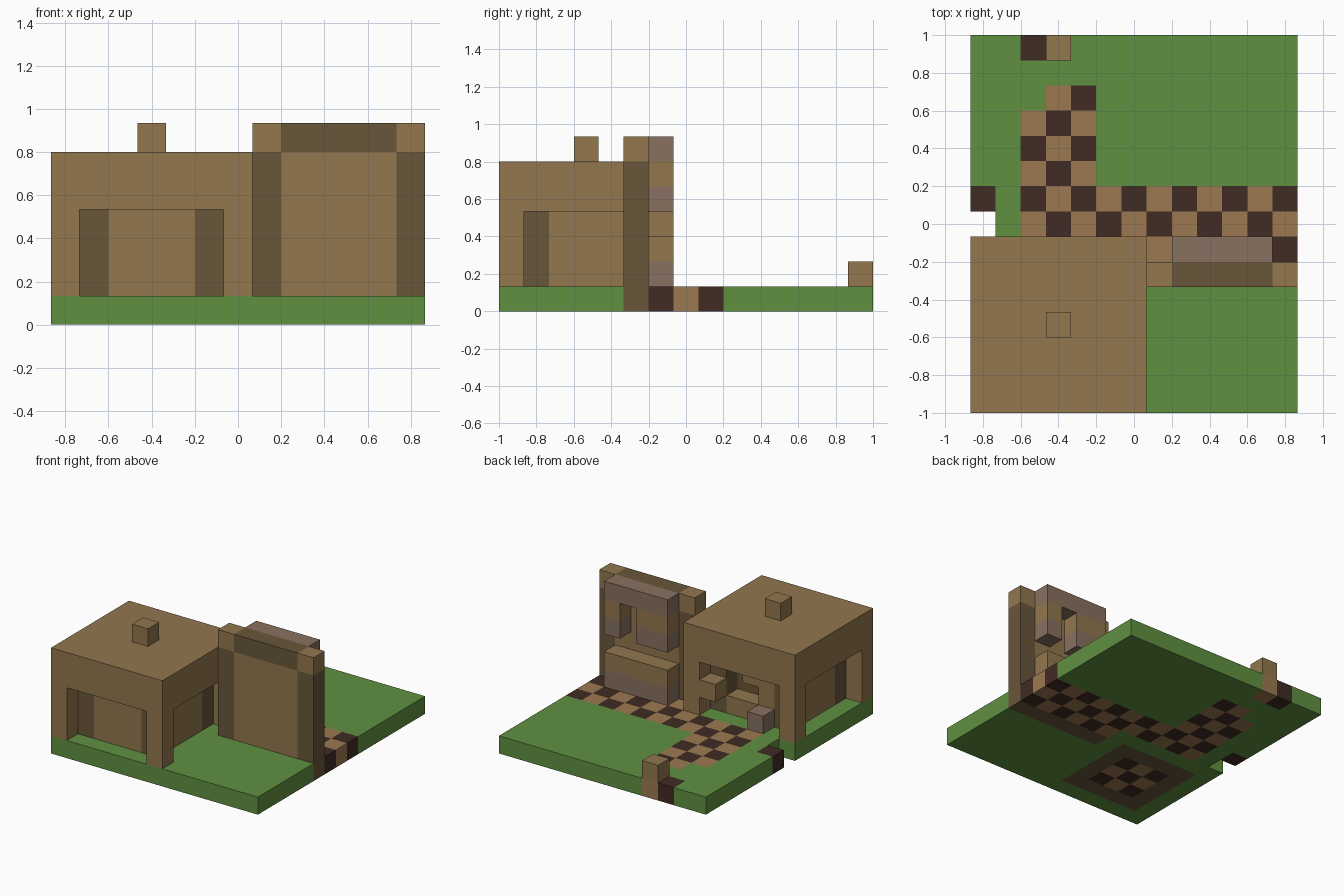
import bpy
import bmesh
from itertools import product
from mathutils import Vector

CELL = 2 / 15
ORIGIN = Vector((-6.5, -7.5, 0))

if "Cube" in bpy.data.objects:
    bpy.data.objects.remove(bpy.data.objects["Cube"])


def make_material(name, rgb):
    mat = bpy.data.materials.new(name)
    mat.use_nodes = True
    mat.diffuse_color = (*rgb, 1)
    mat.node_tree.nodes["Principled BSDF"].inputs["Base Color"].default_value = (*rgb, 1)
    return mat


GRASS = make_material("grass green", (0.119, 0.28, 0.053))
PLANK = make_material("plank brown", (0.287, 0.184, 0.076))
LOG = make_material("log brown", (0.141, 0.093, 0.042))
DARK = make_material("dark paving", (0.051, 0.025, 0.017))
TAN = make_material("tan paving", (0.33, 0.19, 0.082))
STONE = make_material("rosy stone", (0.25, 0.165, 0.115))


def block(xs, ys, zs):
    """Set of cells; each argument is an inclusive (first, last) range."""
    return set(product(*(range(a, b + 1) for a, b in (xs, ys, zs))))


def build(name, cells, rule):
    """Mesh the outer skin of a set of cells, coloured cell by cell."""
    bm = bmesh.new()
    mats = []
    for cell in sorted(cells):
        mat = rule(*cell) if callable(rule) else rule
        if mat not in mats:
            mats.append(mat)
        centre = Vector(cell) + Vector((0.5, 0.5, 0.5)) + ORIGIN
        for axis, sign in product(range(3), (-1, 1)):
            n = Vector((0, 0, 0))
            n[axis] = sign
            if tuple(int(c + d) for c, d in zip(cell, n)) in cells:
                continue
            u = Vector((0, 0, 0))
            u[(axis + 1) % 3] = 1
            v = n.cross(u)
            corners = [centre + (n + a * u + b * v) / 2
                       for a, b in ((-1, -1), (1, -1), (1, 1), (-1, 1))]
            face = bm.faces.new([bm.verts.new(c * CELL) for c in corners])
            face.material_index = mats.index(mat)
    bmesh.ops.remove_doubles(bm, verts=bm.verts, dist=0.001)
    mesh = bpy.data.meshes.new(name)
    bm.to_mesh(mesh)
    bm.free()
    for mat in mats:
        mesh.materials.append(mat)
    obj = bpy.data.objects.new(name, mesh)
    bpy.context.collection.objects.link(obj)
    return obj


# Ground slab: lawn, chequered paths and log footings
low = (0, 0)
paving = (block((2, 12), (7, 8), low) | block((2, 4), (9, 11), low)
          | block((3, 4), (12, 12), low) | block((7, 12), (6, 6), low)
          | block((2, 3), (14, 14), low) | block((2, 4), (2, 4), low)
          | {(0, 8, 0)})
footing = block((1, 5), (1, 5), low) | block((7, 12), (5, 5), low)


def ground_colour(x, y, z):
    if (x, y, z) in paving:
        return TAN if (x + y) % 2 else DARK
    return LOG if (x, y, z) in footing else GRASS


build("ground", block((0, 12), (0, 14), low) - {(0, 7, 0)}, ground_colour)

# House: roof, outer posts, recessed walls and chimney
build("house_roof", block((0, 6), (0, 6), (4, 5)), PLANK)
for x, y in product((0, 6), repeat=2):
    build("house_post", block((x, x), (y, y), (1, 3)), PLANK)

walls = block((1, 5), (1, 5), (1, 3)) - block((2, 4), (2, 4), (1, 3))
walls -= {(4, 5, 2), (4, 5, 3), (3, 5, 2)}
build("house_walls", walls,
      lambda x, y, z: LOG if x in (1, 5) and y in (1, 5) else PLANK)
build("chimney", {(3, 3, 6)}, PLANK)

# Porch pieces at the rear of the house
build("porch_ledge", {(5, 6, 2)}, PLANK)
build("porch_stone", {(2, 6, 1)}, STONE)


# Tall wall: log posts and beam around a plank panel
def wall_colour(x, y, z):
    post = x in (7, 12)
    return LOG if post != (z == 6) else PLANK


build("tall_wall", block((7, 12), (5, 5), (1, 6)), wall_colour)

# Fireplace on the rear of the tall wall, with an open hearth row and slot
hearth = block((8, 11), (6, 6), (1, 6))
hearth -= block((8, 11), (6, 6), (3, 3)) | block((10, 10), (6, 6), (4, 5))
build("fireplace", hearth,
      lambda x, y, z: PLANK if z in (2, 5) else STONE)

# Marker block by the back gate
build("gate_block", {(3, 14, 1)}, PLANK)
